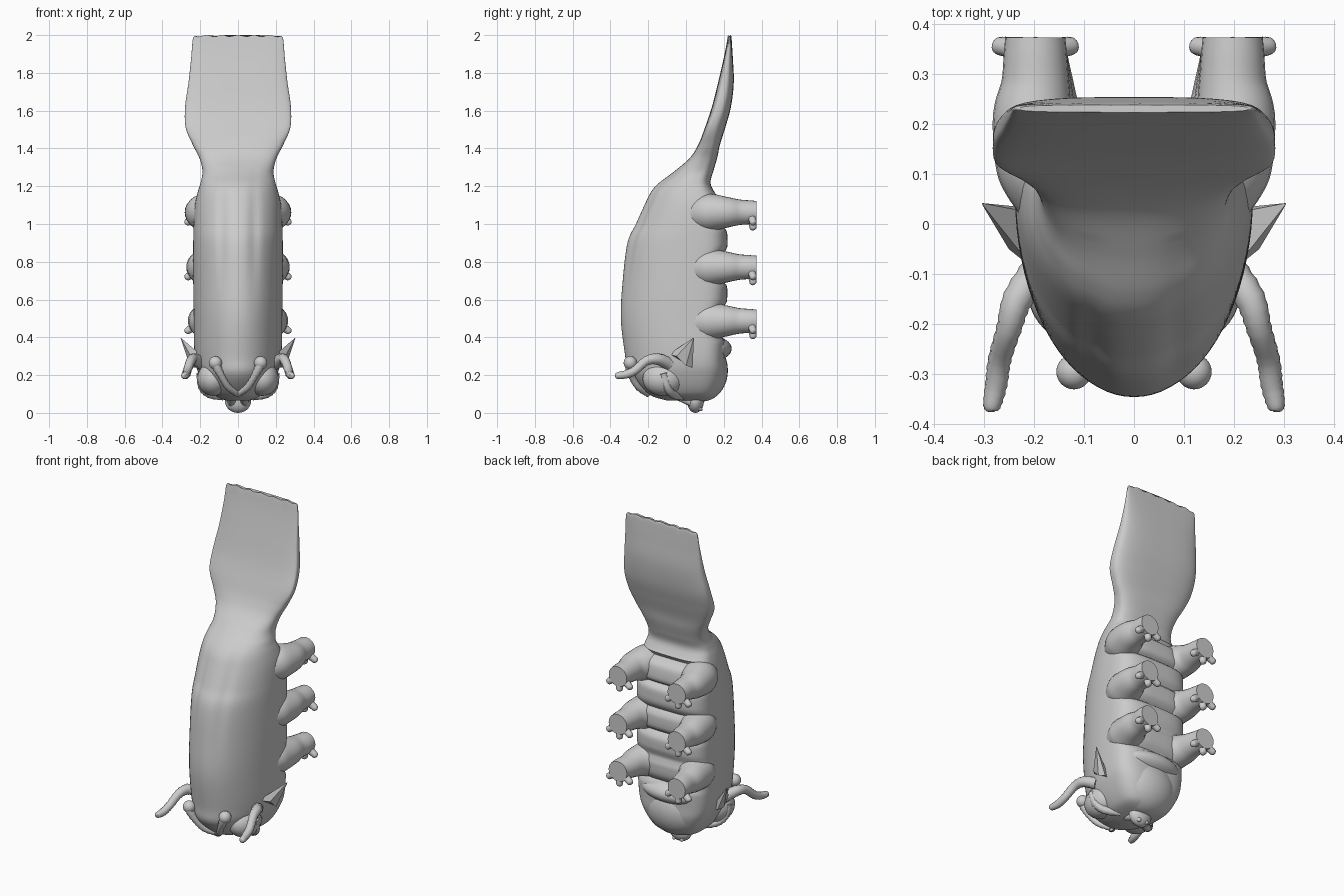
import bpy, bmesh
from math import sin, cos, pi, exp
from mathutils import Vector


def cat(rows, n):
    """Smoothly resample rows of numbers (Catmull-Rom), n steps per span."""
    out = []
    for i in range(len(rows) - 1):
        a, b = rows[max(i - 1, 0)], rows[i]
        c, d = rows[i + 1], rows[min(i + 2, len(rows) - 1)]
        for k in range(n):
            t = k / n
            out.append([0.5 * (2 * q + (r - p) * t + (2 * p - 5 * q + 4 * r - s) * t * t
                               + (3 * q - p - 3 * r + s) * t ** 3)
                        for p, q, r, s in zip(a, b, c, d)])
    out.append(list(rows[-1]))
    return out


def loft(name, rings, mirror=False, angle=50):
    bm = bmesh.new()
    loops = [[bm.verts.new(p) for p in r] for r in rings]
    n = len(loops[0])
    for a, b in zip(loops, loops[1:]):
        for i in range(n):
            bm.faces.new((a[i], a[(i + 1) % n], b[(i + 1) % n], b[i]))
    bm.faces.new(loops[0][::-1])
    bm.faces.new(loops[-1])
    bmesh.ops.recalc_face_normals(bm, faces=bm.faces)
    me = bpy.data.meshes.new(name)
    bm.to_mesh(me)
    bm.free()
    ob = bpy.data.objects.new(name, me)
    bpy.context.collection.objects.link(ob)
    finish(ob, mirror, angle)
    return ob


def finish(ob, mirror, angle=50):
    bpy.ops.object.select_all(action='DESELECT')
    bpy.context.view_layer.objects.active = ob
    ob.select_set(True)
    bpy.ops.object.shade_smooth_by_angle(angle=angle * pi / 180)
    if mirror:
        m = ob.modifiers.new("mirror", 'MIRROR')
        m.use_mirror_merge = False


def tube(name, pts, mirror=True, sides=16, flat=1.0, steps=6, wrinkle=0.0):
    """Round limb through points (x, y, z, radius)."""
    path = cat(pts, steps)
    rings = []
    for i, p in enumerate(path):
        a, b = path[max(i - 1, 0)], path[min(i + 1, len(path) - 1)]
        q = (Vector(b[:3]) - Vector(a[:3])).to_track_quat('Z', 'Y')
        r = max(p[3], 0.001) * (1 + wrinkle * (-1) ** i)
        rings.append([Vector(p[:3]) + q @ Vector((r * flat * cos(2 * pi * k / sides),
                                                  r * sin(2 * pi * k / sides), 0))
                      for k in range(sides)])
    return loft(name, rings, mirror)


def ball(name, loc, size, mirror=False):
    bpy.ops.mesh.primitive_uv_sphere_add(segments=32, ring_count=18)
    ob = bpy.context.object
    ob.name = name
    for v in ob.data.vertices:
        v.co = Vector([c * s + l for c, s, l in zip(v.co, size, loc)])
    finish(ob, mirror)
    return ob


# body and paddle tail: z, half width, back y, belly y, y of widest point
STATIONS = [
    (0.065, 0.06, -0.10, 0.10, 0.02), (0.10, 0.145, -0.20, 0.16, 0.03),
    (0.20, 0.205, -0.305, 0.20, 0.04), (0.30, 0.23, -0.322, 0.205, 0.05),
    (0.50, 0.235, -0.345, 0.215, 0.05), (0.70, 0.237, -0.335, 0.22, 0.05),
    (0.90, 0.237, -0.31, 0.22, 0.05), (1.00, 0.235, -0.265, 0.215, 0.05),
    (1.10, 0.228, -0.22, 0.20, 0.05), (1.17, 0.213, -0.185, 0.15, 0.04),
    (1.22, 0.198, -0.14, 0.13, 0.04), (1.28, 0.188, -0.06, 0.145, 0.07),
    (1.35, 0.205, 0.02, 0.165, 0.10), (1.42, 0.24, 0.065, 0.18, 0.12),
    (1.51, 0.277, 0.10, 0.208, 0.13), (1.62, 0.28, 0.137, 0.238, 0.17),
    (1.75, 0.262, 0.17, 0.253, 0.20), (1.88, 0.248, 0.20, 0.248, 0.22),
    (1.97, 0.24, 0.218, 0.242, 0.23), (1.99, 0.228, 0.223, 0.238, 0.23)]
rings = []
for z, w, yb, yf, yc in cat(STATIONS, 9):
    ring = []
    crease = (1 - abs(sin(pi * (z - 0.41) / 0.145))) ** 3 if 0.38 < z < 1.15 else 0
    for k in range(80):
        t = 2 * pi * k / 80
        c, s = cos(t), sin(t)
        tail = min(max((z - 1.25) / 0.2, 0), 1)
        e = 0.62 if s > 0 else 1 - 0.4 * tail
        x = w * abs(c) ** e * (1 if c > 0 else -1)
        y = yc + ((yf - yc) * abs(s) ** e if s > 0 else (yb - yc) * abs(s) ** e)
        if s > 0:      # belly folds
            y -= 0.035 * crease * s
        elif z < 1.3:  # shallow grooves along the back
            y += 0.012 * exp(-((abs(x) - 0.085) / 0.025) ** 2) * exp(-((z - 0.95) / 0.25) ** 2)
        zz = z + (0.006 + 0.005 * cos(x * 75)) * max(0, (z - 1.95) / 0.04)
        ring.append((x, y, zz))
    rings.append(ring)
loft("body_and_tail", rings)

# six legs with flat soles and three toes pointing towards the head
for i, z in enumerate((1.06, 0.77, 0.485)):
    d = -0.008 * i
    x = 0.197
    tube(f"leg_{i}", [(0.15, 0.04, z - 0.01, 0.08), (0.175 + d, 0.12, z, 0.10),
                      (0.20 + d, 0.21, z + 0.002, 0.083), (x + d / 2, 0.28, z + 0.002, 0.068),
                      (x, 0.34, z + 0.002, 0.063), (x, 0.372, z + 0.002, 0.06)], sides=24)
    for j, (dx, dz) in enumerate(((-0.075, -0.055), (0, -0.085), (0.075, -0.055))):
        tube(f"toe_{i}_{j}", [(x + dx * 0.3, 0.345, z - 0.02, 0.024),
                              (x + dx * 0.75, 0.353, z + dz * 0.75, 0.02),
                              (x + dx, 0.356, z + dz, 0.017),
                              (x + dx * 1.08, 0.358, z + dz * 1.1, 0.004)], sides=12, steps=4)

# head: heavy jaw, beak and cheeks
ball("jaw", (0, 0.085, 0.225), (0.195, 0.137, 0.165))
ball("throat_fold", (0, 0.12, 0.34), (0.2, 0.122, 0.07))
ball("beak", (0, 0.05, 0.065), (0.07, 0.045, 0.065))
ball("cheek", (0.13, -0.12, 0.18), (0.085, 0.11, 0.09), True)
for s in (1, ):
    tube("nostril_ridge", [(0.03, -0.05, 0.09, 0.02), (0.035, 0.03, 0.055, 0.022),
                           (0.025, 0.075, 0.02, 0.012), (0.02, 0.082, 0.012, 0.002)])

# raised brow ridges meeting in a V, ending in knobs
tube("brow_ridge", [(0.12, -0.30, 0.28, 0.012), (0.115, -0.30, 0.25, 0.024),
                    (0.085, -0.285, 0.19, 0.018), (0.05, -0.25, 0.135, 0.018),
                    (0.0, -0.20, 0.10, 0.016)], wrinkle=0.06)
ball("brow_knob", (0.12, -0.295, 0.265), (0.035, 0.035, 0.035), True)

# mouth-edge ridge along the cheek
tube("cheek_ridge", [(0.20, -0.12, 0.21, 0.02), (0.19, -0.10, 0.14, 0.022),
                     (0.15, -0.07, 0.10, 0.022), (0.08, -0.02, 0.085, 0.018)], wrinkle=0.06)

# bent feelers
tube("feeler", [(0.19, -0.09, 0.26, 0.034), (0.232, -0.15, 0.285, 0.03),
                (0.25, -0.21, 0.275, 0.025), (0.268, -0.27, 0.225, 0.023),
                (0.275, -0.32, 0.203, 0.022), (0.284, -0.365, 0.197, 0.017),
                (0.285, -0.375, 0.196, 0.006)], wrinkle=0.04, sides=12)

# pointed ears: flattened three-sided blades swept up and back
ear = []
for t in (0, 0.25, 0.5, 0.75, 1):
    k = 1 - t * 0.97
    tip = Vector((0.305, 0.042, 0.40))
    base = [(0.20, -0.09, 0.31), (0.25, -0.05, 0.30), (0.255, 0.0, 0.25),
            (0.235, 0.035, 0.24), (0.19, 0.02, 0.24)]
    ear.append([tip.lerp(Vector(p), k) for p in base])
loft("ear", ear, True, 35)
